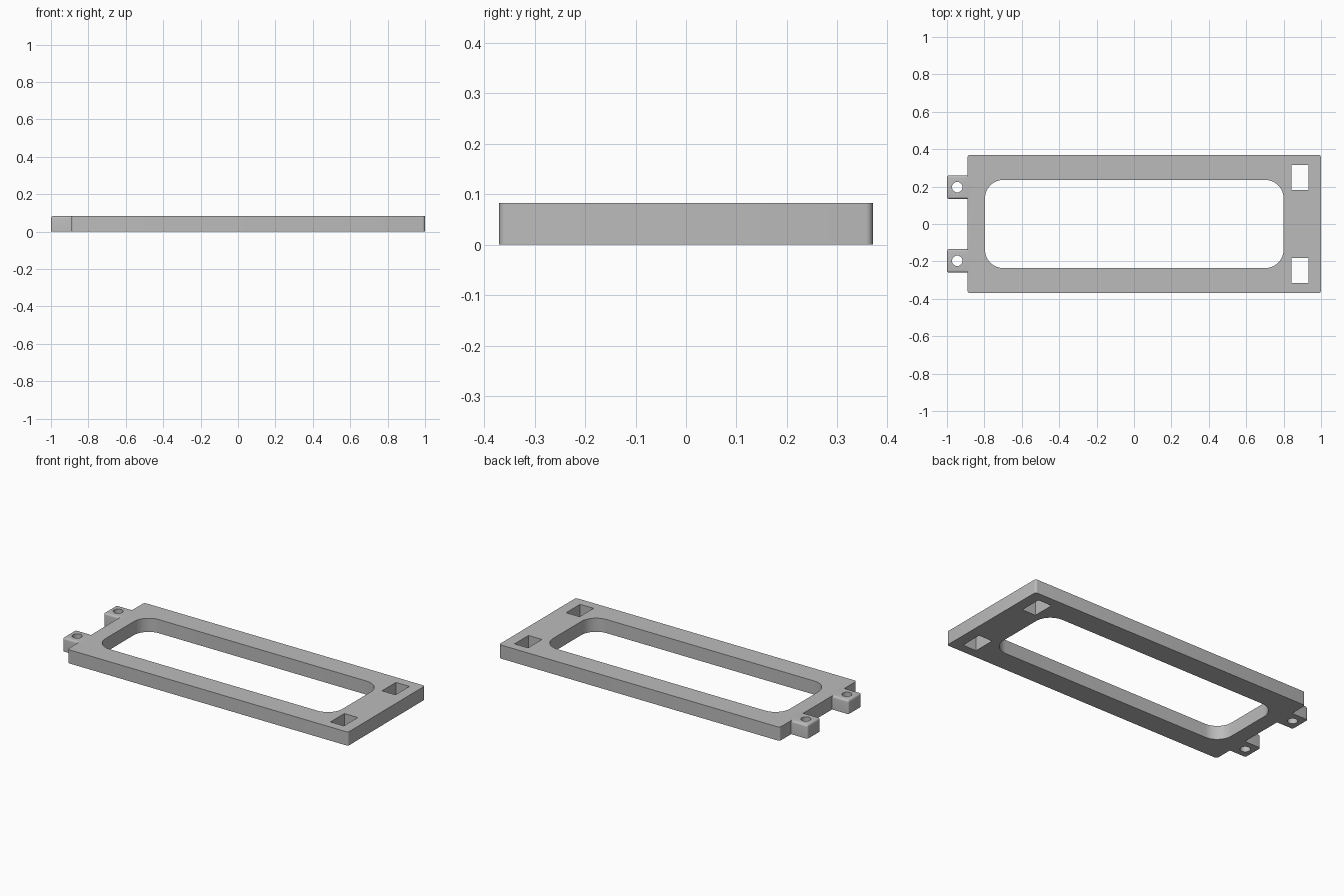
import bpy, bmesh, math

default = bpy.data.objects.get("Cube")
if default:
    bpy.data.objects.remove(default)

HEIGHT = 0.083
grey = bpy.data.materials.new("mid grey")
grey.use_nodes = True
grey.diffuse_color = (0.5, 0.5, 0.5, 1)
grey.node_tree.nodes["Principled BSDF"].inputs["Base Color"].default_value = (0.5, 0.5, 0.5, 1)


def finish(name, bm):
    bmesh.ops.recalc_face_normals(bm, faces=bm.faces)
    mesh = bpy.data.meshes.new(name)
    bm.to_mesh(mesh)
    bm.free()
    mesh.materials.append(grey)
    obj = bpy.data.objects.new(name, mesh)
    bpy.context.collection.objects.link(obj)
    return obj


def block(name, x0, x1, y0, y1, z0, z1, radius=0, segments=4, rounded=None):
    """Box whose edges chosen by the rule `rounded` get a fillet."""
    bm = bmesh.new()
    bmesh.ops.create_cube(bm, size=1)
    for v in bm.verts:
        v.co.x = x1 if v.co.x > 0 else x0
        v.co.y = y1 if v.co.y > 0 else y0
        v.co.z = z1 if v.co.z > 0 else z0
    if radius:
        edges = [e for e in bm.edges if rounded(e.verts[0].co, e.verts[1].co)]
        bmesh.ops.bevel(bm, geom=edges, offset=radius, segments=segments,
                        affect='EDGES', profile=0.5)
    return finish(name, bm)


def pin(name, x, y, radius):
    bm = bmesh.new()
    bmesh.ops.create_cone(bm, cap_ends=True, segments=24, radius1=radius,
                          radius2=radius, depth=0.4)
    bmesh.ops.translate(bm, verts=bm.verts, vec=(x, y, 0))
    return finish(name, bm)


def combine(target, other, operation):
    mod = target.modifiers.new(operation.title(), 'BOOLEAN')
    mod.operation, mod.solver, mod.object = operation, 'EXACT', other
    bpy.context.view_layer.objects.active = target
    bpy.ops.object.modifier_apply(modifier=mod.name)
    bpy.data.objects.remove(other)


def upright(a, b):
    return abs(a.z - b.z) > 0.01


def tab_edge(a, b):
    # Top rim and outer uprights; the root end stays square inside the plate
    root = a.x > -0.9 and b.x > -0.9
    return not root and (upright(a, b) or min(a.z, b.z) > 0.01)


# Main plate with softened corners
frame = block("frame", -0.89, 1, -0.37, 0.37, 0, HEIGHT, 0.014, 4, upright)

# Mounting tabs on the -x end
for side in (-1, 1):
    y = side * 0.197
    tab = block("mounting_tab", -1, -0.86, y - 0.063, y + 0.063, 0, HEIGHT,
                0.012, 4, tab_edge)
    combine(frame, tab, 'UNION')

# Large rounded window
window = block("window_cutter", -0.797, 0.8, -0.236, 0.236, -0.1, 0.2, 0.1, 12, upright)
combine(frame, window, 'DIFFERENCE')

# Rectangular slots and screw holes
for side in (-1, 1):
    y = side * 0.248
    combine(frame, block("slot_cutter", 0.843, 0.934, y - 0.067, y + 0.067, -0.1, 0.2),
            'DIFFERENCE')
    combine(frame, pin("hole_cutter", -0.945, side * 0.197, 0.028), 'DIFFERENCE')

bpy.ops.object.select_all(action='DESELECT')
frame.select_set(True)
bpy.context.view_layer.objects.active = frame
bpy.ops.object.shade_smooth_by_angle(angle=math.radians(35))
